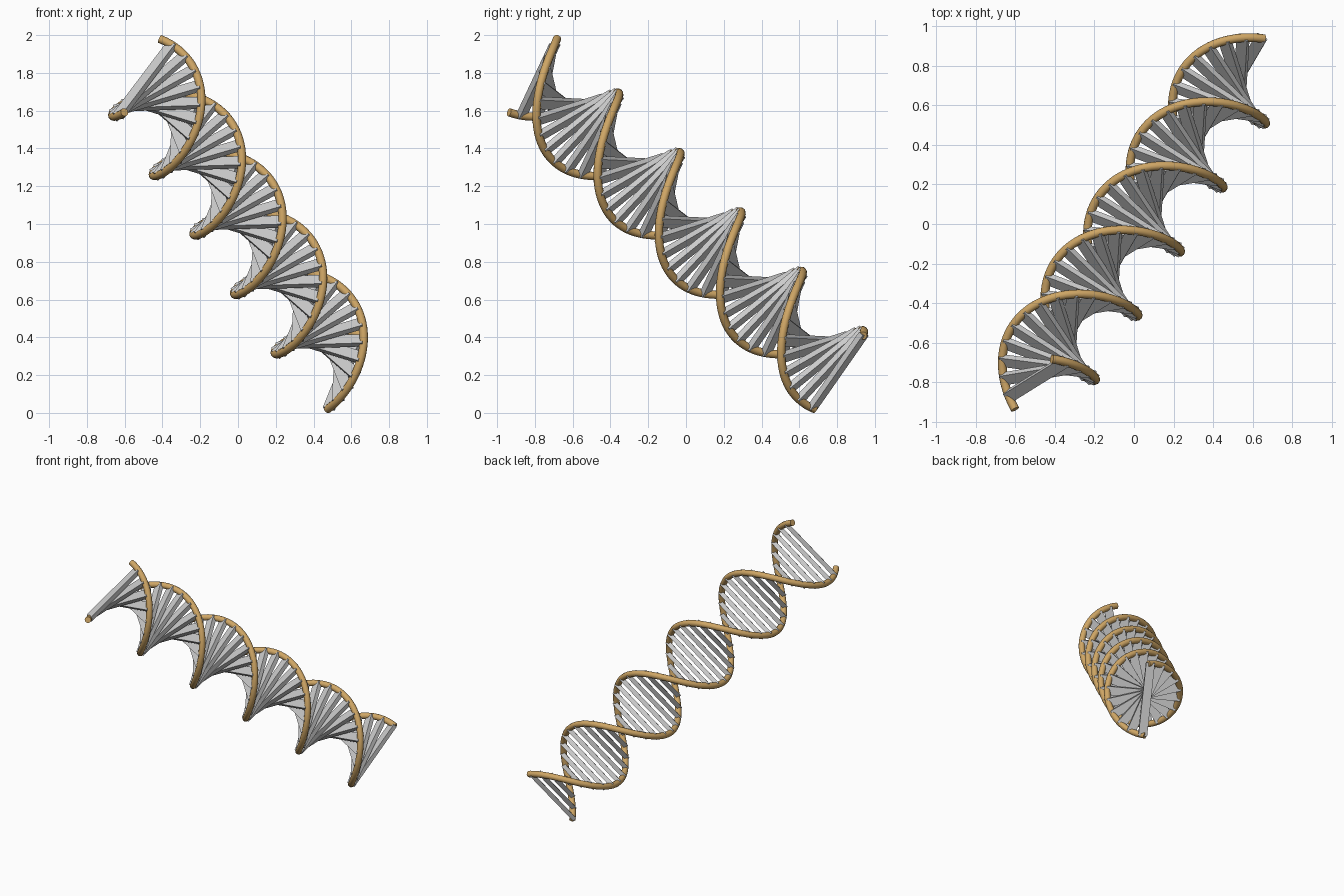
import bpy
import math
from mathutils import Vector, Matrix

if "Cube" in bpy.data.objects:
    bpy.data.objects.remove(bpy.data.objects["Cube"])

# Tilted helix frame: D along the axis, U and V across it
D = Vector((0.43, 0.648, -0.629)).normalized()
U = Vector((0.373, 0.511, 0.776))
U = (U - D * U.dot(D)).normalized()
V = D.cross(U)
CENTRE = Vector((0.029, 0.0, 1.0))
LENGTH, PITCH, RADIUS, TUBE = 2.5, 1.0, 0.25, 0.022

gold = bpy.data.materials.new("gold")
gold.diffuse_color = (0.62, 0.38, 0.13, 1)
gold.use_nodes = True
gold.node_tree.nodes["Principled BSDF"].inputs["Base Color"].default_value = gold.diffuse_color


def axis_point(t):
    return CENTRE + D * (t - LENGTH / 2)


def radial(t, phase=0.0):
    a = 2 * math.pi * t / PITCH + phase
    return U * math.cos(a) + V * math.sin(a)


# The two backbone strands
def strand(name, phase):
    n = 160
    curve = bpy.data.curves.new(name, 'CURVE')
    curve.dimensions = '3D'
    curve.bevel_depth = TUBE
    curve.bevel_resolution = 4
    curve.use_fill_caps = True
    spline = curve.splines.new('POLY')
    spline.points.add(n)
    for i, p in enumerate(spline.points):
        t = LENGTH * i / n
        p.co = (*(axis_point(t) + radial(t, phase) * RADIUS), 1)
    spline.use_smooth = True
    curve.materials.append(gold)
    ob = bpy.data.objects.new(name, curve)
    bpy.context.collection.objects.link(ob)
    bpy.ops.object.select_all(action='DESELECT')
    ob.select_set(True)
    bpy.context.view_layer.objects.active = ob
    bpy.ops.object.convert(target='MESH')
    bpy.ops.object.shade_smooth_by_angle(angle=math.radians(40))


strand("strand_a", 0.0)
strand("strand_b", math.pi)

# Flat rungs joining the strands, turning with them
bpy.ops.mesh.primitive_cube_add(size=1)
first = bpy.context.object
rung_mesh = first.data
rung_mesh.transform(Matrix.Diagonal((2 * RADIUS + 0.01, 0.06, 0.03, 1)))
for k in range(50):
    ob = first if k == 0 else bpy.data.objects.new("rung", rung_mesh)
    if k:
        bpy.context.collection.objects.link(ob)
    ob.name = f"rung_{k + 1}"
    t = 0.04 + 0.05 * k
    x = radial(t)
    rot = Matrix((x, D.cross(x), D)).transposed().to_4x4()
    ob.matrix_world = Matrix.Translation(axis_point(t)) @ rot
